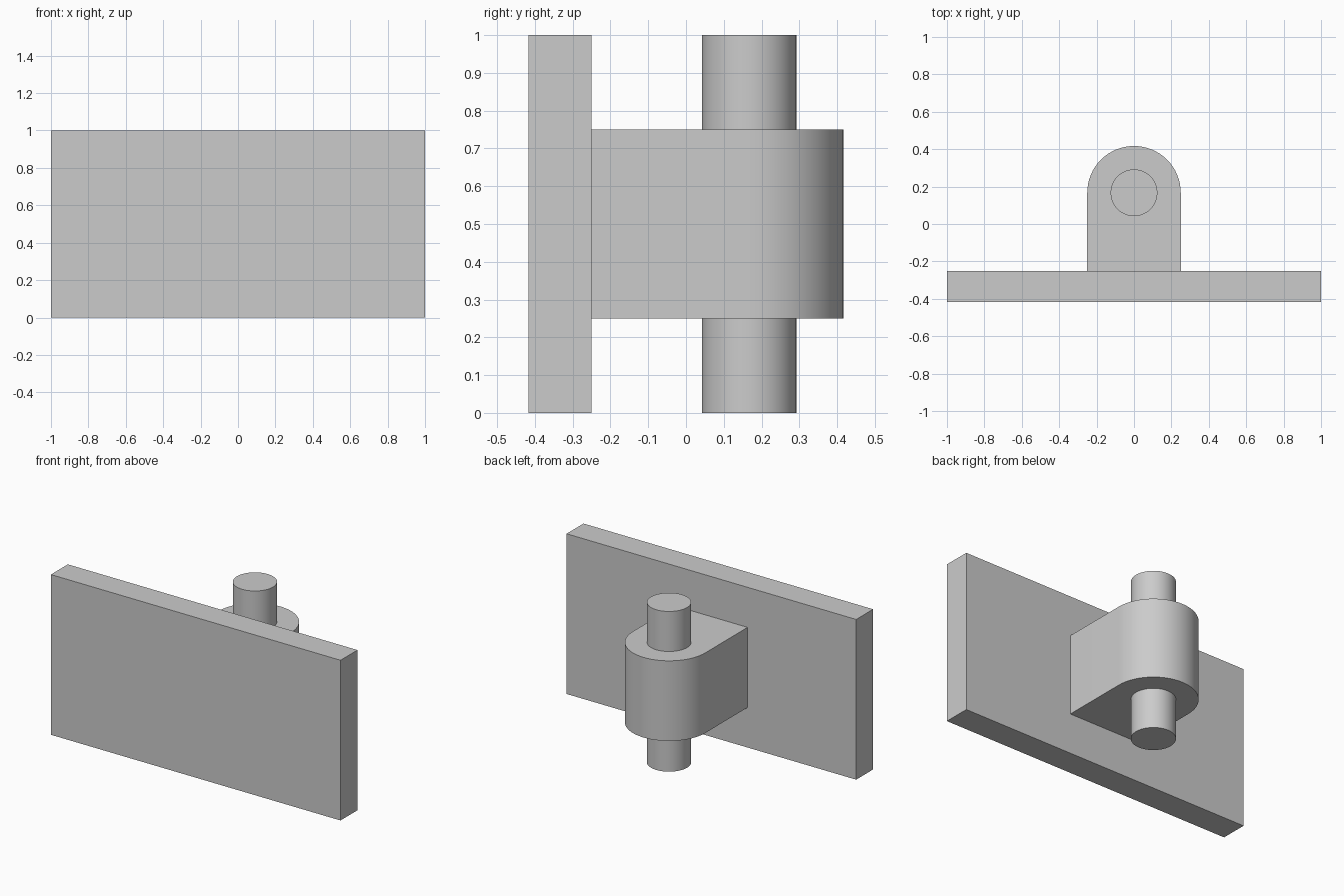
import bpy
import bmesh
import math

cube = bpy.data.objects.get("Cube")
if cube:
    bpy.data.objects.remove(cube, do_unlink=True)

grey = bpy.data.materials.new("light grey")
grey.use_nodes = True
colour = (0.6, 0.6, 0.6, 1)
grey.diffuse_color = colour
grey.node_tree.nodes["Principled BSDF"].inputs["Base Color"].default_value = colour

PIN_Y = 0.167      # shared axis of the pin and the rounded lug end
JOINT_Y = -0.25    # back of the plate, where the lug starts
ARC_STEPS = 32


def arc(radius, start, end, steps):
    """Points on an arc around the pin axis."""
    angles = [start + (end - start) * i / steps for i in range(steps + 1)]
    return [(radius * math.cos(a), PIN_Y + radius * math.sin(a)) for a in angles]


def extrude_profile(name, outline, bottom, top, smooth=False):
    """Upright solid from a counter-clockwise outline."""
    bm = bmesh.new()
    base = bm.faces.new([bm.verts.new((x, y, bottom)) for x, y in outline])
    result = bmesh.ops.extrude_face_region(bm, geom=[base], use_keep_orig=True)
    raised = [v for v in result["geom"] if isinstance(v, bmesh.types.BMVert)]
    bmesh.ops.translate(bm, verts=raised, vec=(0, 0, top - bottom))
    bmesh.ops.recalc_face_normals(bm, faces=bm.faces[:])
    mesh = bpy.data.meshes.new(name)
    bm.to_mesh(mesh)
    bm.free()
    mesh.materials.append(grey)
    obj = bpy.data.objects.new(name, mesh)
    bpy.context.collection.objects.link(obj)
    if smooth:
        bpy.ops.object.select_all(action="DESELECT")
        obj.select_set(True)
        bpy.context.view_layer.objects.active = obj
        bpy.ops.object.shade_smooth_by_angle(angle=math.radians(30))
    return obj


# Mounting plate
plate = [(-1, -0.417), (1, -0.417), (1, JOINT_Y), (-1, JOINT_Y)]
extrude_profile("mounting_plate", plate, 0, 1)

# Lug with straight sides and a half-round end
lug = [(-0.25, JOINT_Y), (0.25, JOINT_Y)] + arc(0.25, 0, math.pi, ARC_STEPS)
extrude_profile("rounded_lug", lug, 0.25, 0.75, smooth=True)

# Pin running through the lug
pin = arc(0.125, 0, 2 * math.pi, 2 * ARC_STEPS)[:-1]
extrude_profile("hinge_pin", pin, 0, 1, smooth=True)
